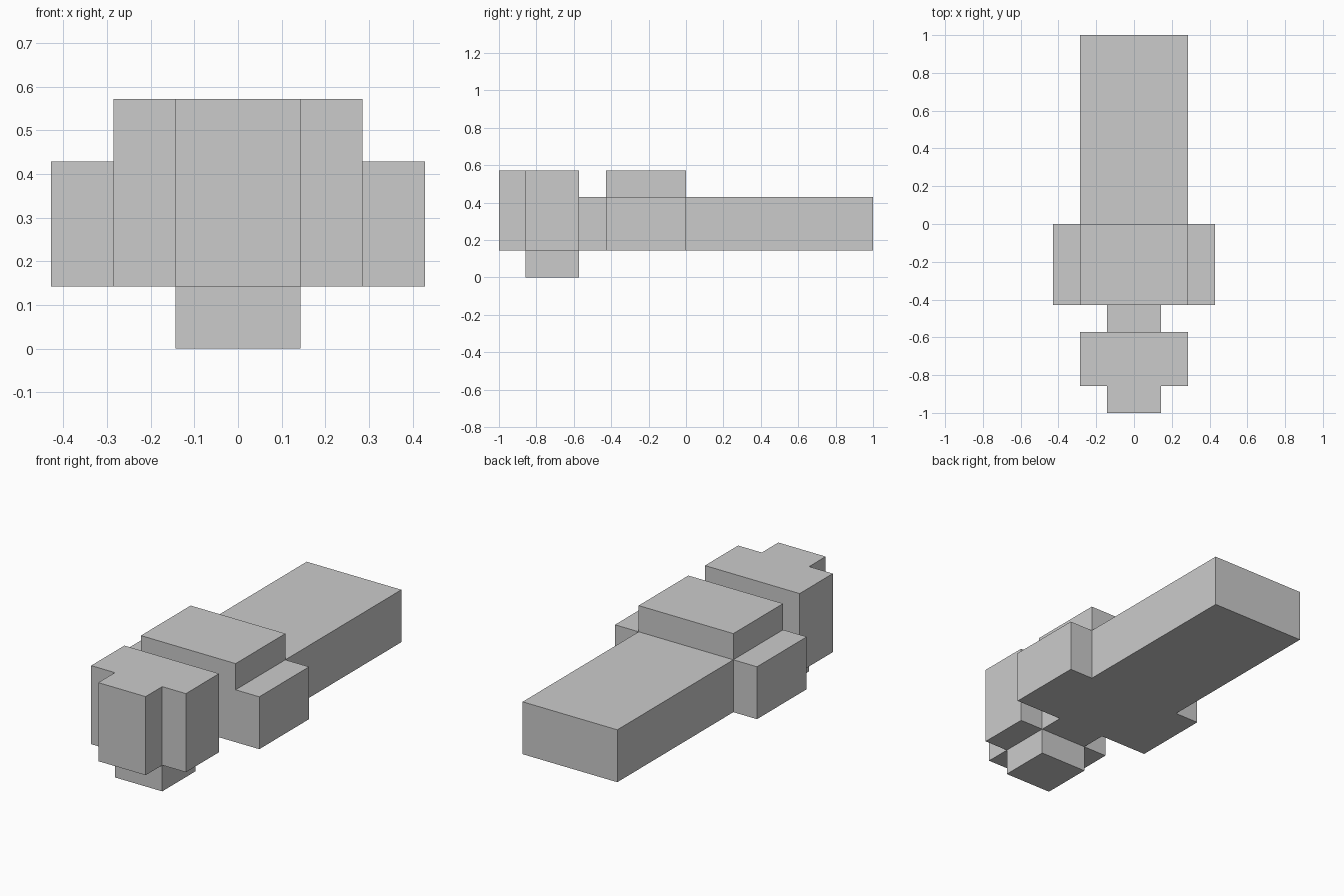
import bpy
import bmesh

if "Cube" in bpy.data.objects:
    bpy.data.objects.remove(bpy.data.objects["Cube"])

U = 1 / 7  # the model sits on a grid of 14 units along its length


def slab(name, half_outline, z0, z1):
    """Extrude a plan outline, given for +x and mirrored to -x, from z0 to z1."""
    outline = half_outline + [(-x, y) for x, y in reversed(half_outline)]
    bm = bmesh.new()
    base = bm.faces.new([bm.verts.new((x * U, y * U, z0 * U)) for x, y in outline])
    top = bmesh.ops.extrude_face_region(bm, geom=[base])["geom"]
    bmesh.ops.translate(bm, vec=(0, 0, (z1 - z0) * U),
                        verts=[v for v in top if isinstance(v, bmesh.types.BMVert)])
    bmesh.ops.recalc_face_normals(bm, faces=bm.faces)
    mesh = bpy.data.meshes.new(name)
    bm.to_mesh(mesh)
    bm.free()
    obj = bpy.data.objects.new(name, mesh)
    bpy.context.collection.objects.link(obj)
    return obj


# Neck, wide middle and long rear block share one flat body
slab("body", [(1, -4), (1, -3), (3, -3), (3, 0), (2, 0), (2, 7)], 1, 3)

# Raised block on top of the middle
slab("raised_block", [(2, -3), (2, 0)], 3, 4)

# T-shaped front block with its narrow nose
slab("front_block", [(1, -7), (1, -6), (2, -6), (2, -4)], 1, 4)

# Foot under the front block
slab("front_foot", [(1, -6), (1, -4)], 0, 1)
